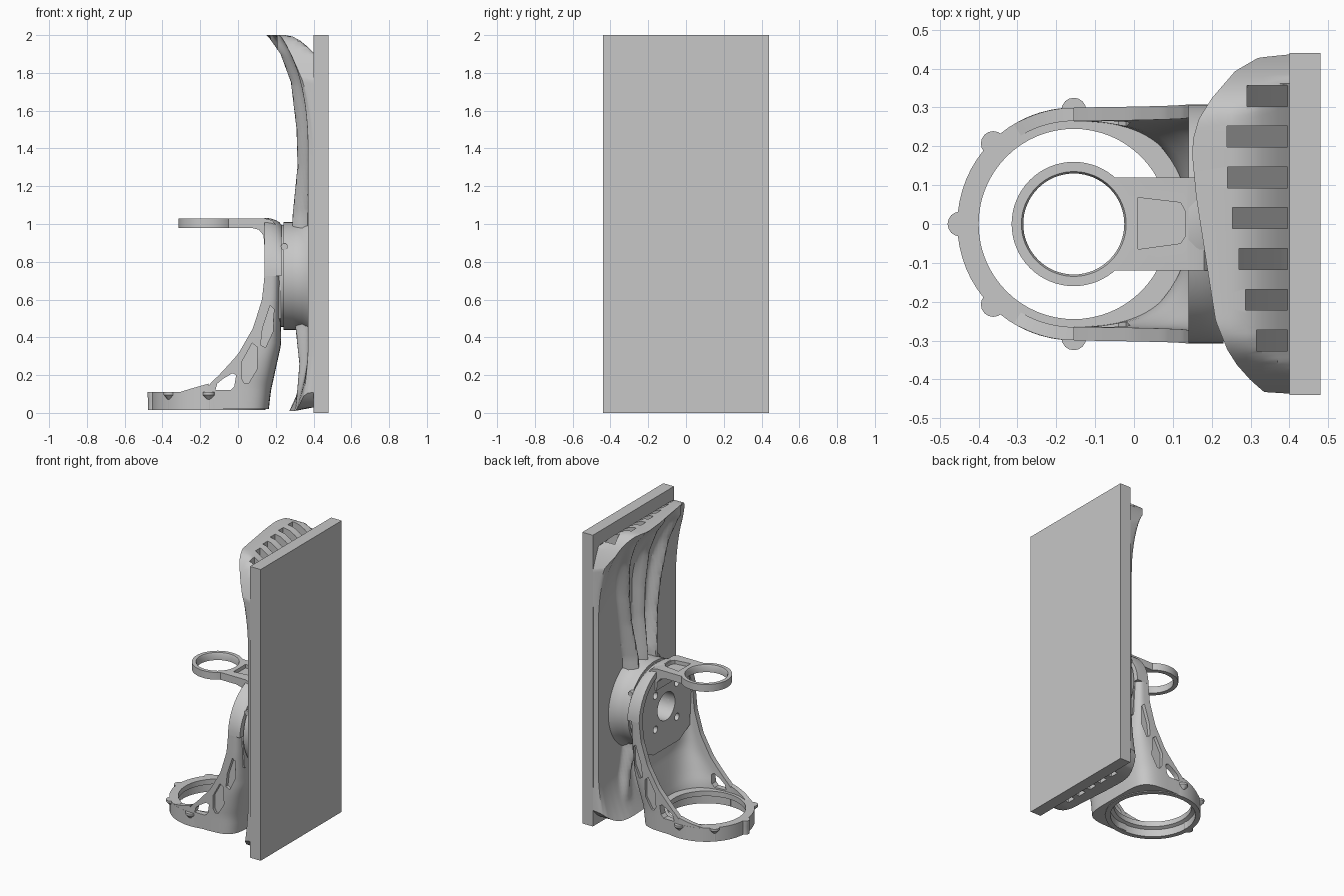
import bpy, bmesh
from math import sin, cos, pi, copysign
from mathutils import Vector

if "Cube" in bpy.data.objects:
    bpy.data.objects.remove(bpy.data.objects["Cube"])

grey = bpy.data.materials.new("grey metal")
grey.use_nodes = True
grey.diffuse_color = (0.57, 0.57, 0.57, 1)
grey.node_tree.nodes["Principled BSDF"].inputs["Base Color"].default_value = grey.diffuse_color


def interp(table, t):
    """Piecewise linear lookup in a short list of (t, value)."""
    for (a, va), (b, vb) in zip(table, table[1:]):
        if t <= b:
            return va + (vb - va) * max(0, t - a) / (b - a)
    return table[-1][1]


def finish(name, bm):
    bmesh.ops.remove_doubles(bm, verts=bm.verts, dist=1e-5)
    bmesh.ops.recalc_face_normals(bm, faces=bm.faces)
    mesh = bpy.data.meshes.new(name)
    bm.to_mesh(mesh)
    bm.free()
    mesh.materials.append(grey)
    ob = bpy.data.objects.new(name, mesh)
    bpy.context.collection.objects.link(ob)
    return ob


def loft(name, rows, closed=False):
    """Skin closed cross-sections; cap the ends unless the rows form a loop."""
    bm = bmesh.new()
    vs = [[bm.verts.new(p) for p in row] for row in rows]
    n = len(rows[0])
    pairs = list(zip(vs, vs[1:])) + ([(vs[-1], vs[0])] if closed else [])
    for a, b in pairs:
        for i in range(n):
            j = (i + 1) % n
            bm.faces.new((a[i], a[j], b[j], b[i]))
    if not closed:
        bm.faces.new(vs[0])
        bm.faces.new(vs[-1])
    return finish(name, bm)


def prism(name, pts, lo, hi, axis):
    """Extrude a 2D outline along an axis."""
    put = {"x": lambda p, h: (h, p[0], p[1]),
           "y": lambda p, h: (p[0], h, p[1]),
           "z": lambda p, h: (p[0], p[1], h)}[axis]
    return loft(name, [[put(p, h) for p in pts] for h in (lo, hi)])


def arc(cx, cy, r, a0=0, a1=2 * pi, n=48):
    return [(cx + r * cos(a0 + (a1 - a0) * i / n), cy + r * sin(a0 + (a1 - a0) * i / n))
            for i in range(n)]


def rect(x0, x1, y0, y1):
    return [(x0, y0), (x1, y0), (x1, y1), (x0, y1)]


def lathe(name, profile, cx, n=64):
    return loft(name, [[(cx + r * cos(2 * pi * i / n), r * sin(2 * pi * i / n), z)
                        for r, z in profile] for i in range(n)], True)


def cut(ob, cutters):
    for c in cutters:
        m = ob.modifiers.new("cut", "BOOLEAN")
        m.operation, m.solver, m.object = "DIFFERENCE", "EXACT", c
        bpy.context.view_layer.objects.active = ob
        bpy.ops.object.modifier_apply(modifier=m.name)
        bpy.data.objects.remove(c)


# Front panel
panel = prism("panel", rect(0.40, 0.48, -0.44, 0.44), 0, 2, "z")

# Housing: a dished shell with ribs, flaring into lips at both ends
RIDGE = [(0, 0.10), (0.25, 0.08), (0.44, 0.10), (0.75, 0.13), (1.05, 0.115), (1.3, 0.09),
         (1.5, 0.095), (1.75, 0.125), (1.9, 0.18), (2, 0.25)]
LIP = [(-1, 0), (-0.99, 0.07), (-0.92, 0.105), (-0.83, 0.14), (-0.74, 0.165), (-0.57, 0.195),
       (-0.28, 0.215), (0.16, 0.245), (0.4, 0.255), (0.5, 0.253), (0.62, 0.238), (0.74, 0.205),
       (0.9, 0.145), (0.98, 0.085), (1, 0)]


def housing_point(u, v):
    corner = max(0, (abs(u) - 0.55) / 0.45) ** 2.5
    top, low = 2 - 0.24 * corner, 0.01 + 0.1 * corner
    z = low + (top - low) * v
    s = 2 * v
    lip = interp(LIP, u)
    base = 0.035 * min(1, (1 - abs(u)) / 0.04)
    flare = max(0, (s - 1.5) / 0.5) ** 2.2
    foot = 0.45 * max(0, (0.3 - s) / 0.3) ** 1.5
    depth = base + (lip - base) * max(flare, foot)
    spread = interp([(0, 0.2), (0.45, 0.1), (1.05, 0.1), (1.9, 0.23)], s)
    near = min(abs(u * 0.43 - k * spread) for k in (-1, 0, 1))
    rib = max(0, 1 - near / 0.065)
    rib = rib * rib * (3 - 2 * rib) * min(1, (1 - abs(u)) / 0.3)
    depth += max(0, min(interp(RIDGE, s), lip) - depth) * rib
    return Vector((0.405 - depth, u * 0.437, z))


bm = bmesh.new()
NU, NV = 90, 80
grid = []
for j in range(NV + 1):
    grid.append([housing_point(sin(pi * (i / NU - 0.5)), j / NV) for i in range(NU + 1)])
grid.insert(0, [Vector((0.405, p.y, max(0.03, p.z))) for p in grid[0]])
rim_row = grid[-1]
for x, z in ((0.25, 2), (0.29, 1.992), (0.33, 1.97), (0.37, 1.937), (0.405, 1.9)):
    grid.append([Vector((max(p.x, x), p.y, min(p.z, z))) for p in rim_row])
gv = [[bm.verts.new(p) for p in row] for row in grid]
for a, b in zip(gv, gv[1:]):
    for i in range(NU):
        bm.faces.new((a[i], a[i + 1], b[i + 1], b[i]))
bmesh.ops.remove_doubles(bm, verts=bm.verts, dist=1e-5)
bmesh.ops.dissolve_degenerate(bm, edges=bm.edges, dist=1e-5)
bmesh.ops.holes_fill(bm, edges=[e for e in bm.edges if e.is_boundary], sides=0)
housing = finish("housing", bm)
slots = []
for k in range(7):
    y = 0.33 - 0.105 * k
    x = 0.405 - interp(LIP, y / 0.437) + 0.085
    side = [(x, 2.1), (x, 1.93), (0.395, 1.74), (0.395, 2.1)]
    slots.append(prism("slot", side, y - 0.027, y + 0.027, "y"))
    if 0 < k < 6:
        slots.append(prism("slot", rect(0.35, 0.395, y - 0.03, y + 0.03), -0.1, 0.06, "z"))
cut(housing, slots)

# Round hub joining the housing to the arm
HUB = 0.725
hub = loft("hub", [[(x, p, q) for p, q in arc(0, HUB, r)] for x, r in
                   ((0.225, 0.27), (0.24, 0.27), (0.24, 0.285), (0.29, 0.285), (0.34, 0.29), (0.39, 0.33))])
for side in (-1, 1):
    bolt = prism("hub_bolt", arc(0.245, 0.88, 0.018, n=12), side * 0.2, side * 0.255, "y")

# Curved arm: boxy U-shaped section outside, rounder inside near the foot
FRONT = [(0.02, -0.155), (0.15, -0.155), (0.2, -0.1), (0.31, 0), (0.45, 0.08), (0.6, 0.127), (0.72, 0.14)]
BACK = [(0.02, 0.163), (0.12, 0.175), (0.36, 0.228), (0.72, 0.23)]


def arm_section(z):
    e, o = interp(FRONT, z), interp(BACK, z)
    inside = interp([(0.05, 0.85), (0.4, 0.5), (0.72, 0.32)], z)
    h = interp([(0.02, 0.298), (0.72, 0.308)], z)
    out = []
    for shrink, order, p in ((0, 1, 0.38), (0.035, -1, inside)):
        for i in range(-16, 17):
            t = order * i / 16 * pi / 2
            c, s = max(0, cos(t)) ** p, copysign(abs(sin(t)) ** p, t)
            if abs(i) == 16:
                c = 0
            out.append((e + (o - shrink - e) * c, (h - shrink) * s, z))
    return out


arm = loft("arm", [arm_section(0.02 + 0.7 * i / 28 + 0.005 * (i == 28)) for i in range(29)])
window = [(-0.12, 0.12), (-0.11, 0.155), (-0.08, 0.18), (-0.03, 0.21), (-0.01, 0.2), (-0.02, 0.14), (-0.04, 0.12)]
pockets = [[(0.02, 0.18), (0.02, 0.27), (0.075, 0.37), (0.1, 0.35), (0.1, 0.23), (0.055, 0.155), (0.035, 0.155)],
           [(0.12, 0.36), (0.13, 0.45), (0.17, 0.57), (0.19, 0.55), (0.185, 0.43), (0.145, 0.345)]]
cutters = [prism("window", window, -0.4, 0.4, "y")]
for side in (-1, 1):
    cutters += [prism("pocket", p, side * 0.28, side * 0.4, "y") for p in pockets]
cut(arm, cutters)

# Arched rim above the arm, rounded towards the back
arch = arc(0, HUB, 0.308, 0, pi, 32) + [(-0.308, HUB)]
arch += (arc(0, HUB, 0.27, 0, pi, 32) + [(-0.27, HUB)])[::-1]
rim = loft("arm_rim", [[(x, y, HUB + (z - HUB) * s) for y, z in arch] for x, s in
                       ((0.14, 1), (0.17, 0.99), (0.2, 0.96), (0.22, 0.92), (0.23, 0.88))])

# Mounting plate inside the rim, drilled through to the hub
outline = arc(0, HUB, 0.272, 0, pi, 32) + [(-0.272, HUB), (-0.255, 0.5), (-0.14, 0.44), (0.14, 0.44), (0.255, 0.5)]
plate = prism("mounting_plate", outline, 0.15, 0.227, "x")
for part in (plate, arm, hub):
    holes = [prism("bore", arc(0, HUB, 0.095, n=32), 0.1, 0.33, "x")]
    for cy, cz in arc(0, HUB, 0.165, pi / 4, pi / 4 + 2 * pi, 4):
        holes.append(prism("bolt_hole", arc(cy, cz, 0.024, n=16), 0.1, 0.26, "x"))
    cut(part, holes)

# Lower ring with grip knobs
CX = -0.155
lower_ring = lathe("lower_ring", [(0.3, 0.015), (0.3, 0.11), (0.245, 0.11), (0.245, 0.075),
                                  (0.268, 0.065), (0.268, 0.015)], CX)
for k in range(2, 7):
    a = k * pi / 4
    x, y = CX + 0.293 * cos(a), 0.293 * sin(a)
    foot = 0.028 if k == 4 else 0.008
    knob = loft("ring_knob", [[(p, q, z) for p, q in arc(x, y, w, n=16)]
                              for z, w in ((0.015, foot), (0.07, foot), (0.095, 0.032), (0.11, 0.032))])

# Tapered toes carrying the arm's cheeks onto the ring
for side in (-1, 1):
    toe = loft("arm_toe", [[(CX - r * sin(0.06 * i), side * r * cos(0.06 * i), z)
                            for r, z in rect(0.265, 0.299, 0.09, 0.155 - 0.005 * i)] for i in range(10)])

# Small upper ring and the bent bracket holding it
upper_ring = lathe("upper_ring", [(0.16, 0.98), (0.16, 1.03), (0.135, 1.03), (0.13, 1.02), (0.13, 0.98)], CX)
bend = [(-0.08, 0.98), (0.07, 0.98), (0.11, 0.97), (0.135, 0.94), (0.14, 0.88), (0.2, 0.88),
        (0.215, 0.95), (0.205, 0.99), (0.18, 1.02), (0.14, 1.03), (-0.08, 1.03)]
bracket = prism("bracket", bend, -0.12, 0.12, "y")
cut(bracket, [prism("bore", arc(CX, 0, 0.14), 0.9, 1.1, "z"),
              prism("pocket", [(0.01, -0.065), (0.12, -0.05), (0.133, -0.03), (0.133, 0.03),
                               (0.12, 0.055), (0.01, 0.068)], 1.005, 1.1, "z")])

# Smooth shading with crisp edges
for ob in bpy.context.scene.objects:
    ob.select_set(ob.type == "MESH")
bpy.context.view_layer.objects.active = panel
bpy.ops.object.shade_smooth_by_angle(angle=0.6)
